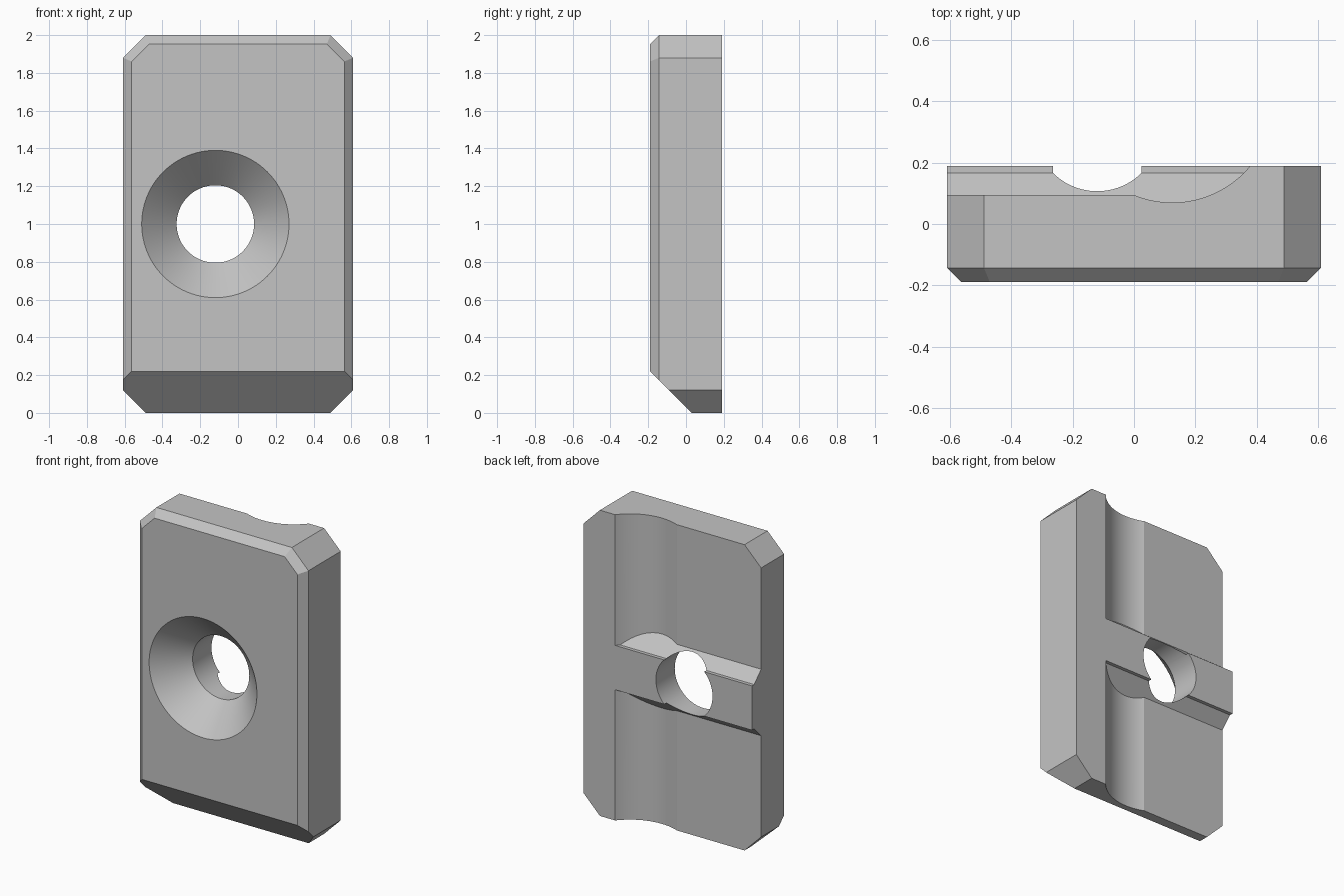
import bpy, bmesh, math
from mathutils import Vector

cube = bpy.data.objects.get("Cube")
if cube:
    bpy.data.objects.remove(cube, do_unlink=True)

grey = bpy.data.materials.new("plain grey")
grey.use_nodes = True
colour = (0.55, 0.55, 0.55, 1)
grey.diffuse_color = colour
grey.node_tree.nodes["Principled BSDF"].inputs["Base Color"].default_value = colour

HALF_W, HALF_D, HEIGHT = 0.61, 0.19, 2.0
CORNER, BEVEL = 0.12, 0.047


def loft(name, rings, cut=None):
    """Skin a closed solid through matching rings, optionally sliced by a plane."""
    bm = bmesh.new()
    loops = [[bm.verts.new(p) for p in ring] for ring in rings]
    n = len(loops[0])
    for a, b in zip(loops, loops[1:]):
        for i in range(n):
            j = (i + 1) % n
            bm.faces.new((a[i], a[j], b[j], b[i]))
    bm.faces.new(loops[0])
    bm.faces.new(loops[-1])
    if cut:
        res = bmesh.ops.bisect_plane(bm, geom=bm.verts[:] + bm.edges[:] + bm.faces[:],
                                     plane_co=cut[0], plane_no=cut[1], clear_outer=True)
        edges = [e for e in res["geom_cut"] if isinstance(e, bmesh.types.BMEdge)]
        bmesh.ops.edgeloop_fill(bm, edges=edges)
    bmesh.ops.recalc_face_normals(bm, faces=bm.faces[:])
    mesh = bpy.data.meshes.new(name)
    bm.to_mesh(mesh)
    bm.free()
    mesh.materials.append(grey)
    ob = bpy.data.objects.new(name, mesh)
    bpy.context.collection.objects.link(ob)
    return ob


def outline(y, inset):
    """Rectangle with clipped corners, shrunk evenly by inset."""
    w, h = HALF_W - inset, HEIGHT / 2 - inset
    c = CORNER - inset * (2 - math.sqrt(2))
    quarter = [(w, h - c), (w - c, h)]
    pts = quarter + [(-x, z) for x, z in reversed(quarter)]
    pts += [(-x, -z) for x, z in pts]
    return [(x, y, z + HEIGHT / 2) for x, z in pts]


# Oversized body section, with the round relief groove on the back
cx, cy, r = 0.125, 0.40, 0.33
start, end = math.atan2(-0.305, -0.125), math.atan2(-0.15, 0.294)
steps = 32
arc = [(cx + r * math.cos(t), cy + r * math.sin(t))
       for t in (start + (end - start) * i / steps for i in range(steps + 1))]
section = [(0.8, -0.3), (-0.8, -0.3), (-0.8, arc[0][1])] + arc + [(0.8, arc[-1][1])]
body = loft("clamp_plate", [[(x, y, z) for x, y in section] for z in (-0.1, 2.1)])

# Cross rail on the back: straight lip on 45 degree flanks
half = [(0.145, 0.27), (0.145, 0.167), (0.292, 0.02)]
rail_section = half + [(-w, y) for w, y in reversed(half)]
rail = loft("cross_rail", [[(x, y, 1 + w) for w, y in rail_section] for x in (-0.9, 0.55)])

# Outer envelope: clipped corners, front bevel, sloped bottom
envelope = loft("envelope",
                [outline(HALF_D, 0), outline(BEVEL - HALF_D, 0), outline(-HALF_D, BEVEL)],
                cut=(Vector((0, 0.03, 0)), Vector((0, -1, -1)).normalized()))

# Countersunk screw hole
segments = 96
hole = loft("screw_hole", [
    [(-0.12 + rad * math.cos(a), y, 1 + rad * math.sin(a))
     for a in (math.tau * i / segments for i in range(segments))]
    for rad, y in ((0.49, -0.29), (0.205, -0.005), (0.205, 0.4))])

# Combine the parts
bpy.ops.object.select_all(action="DESELECT")
body.select_set(True)
bpy.context.view_layer.objects.active = body
for helper, operation in ((rail, "UNION"), (envelope, "INTERSECT"), (hole, "DIFFERENCE")):
    helper.hide_render = True
    mod = body.modifiers.new(helper.name, "BOOLEAN")
    mod.operation, mod.object, mod.solver = operation, helper, "EXACT"
    bpy.ops.object.modifier_apply(modifier=mod.name)
    bpy.data.objects.remove(helper, do_unlink=True)

bpy.ops.object.shade_smooth_by_angle(angle=math.radians(20))
